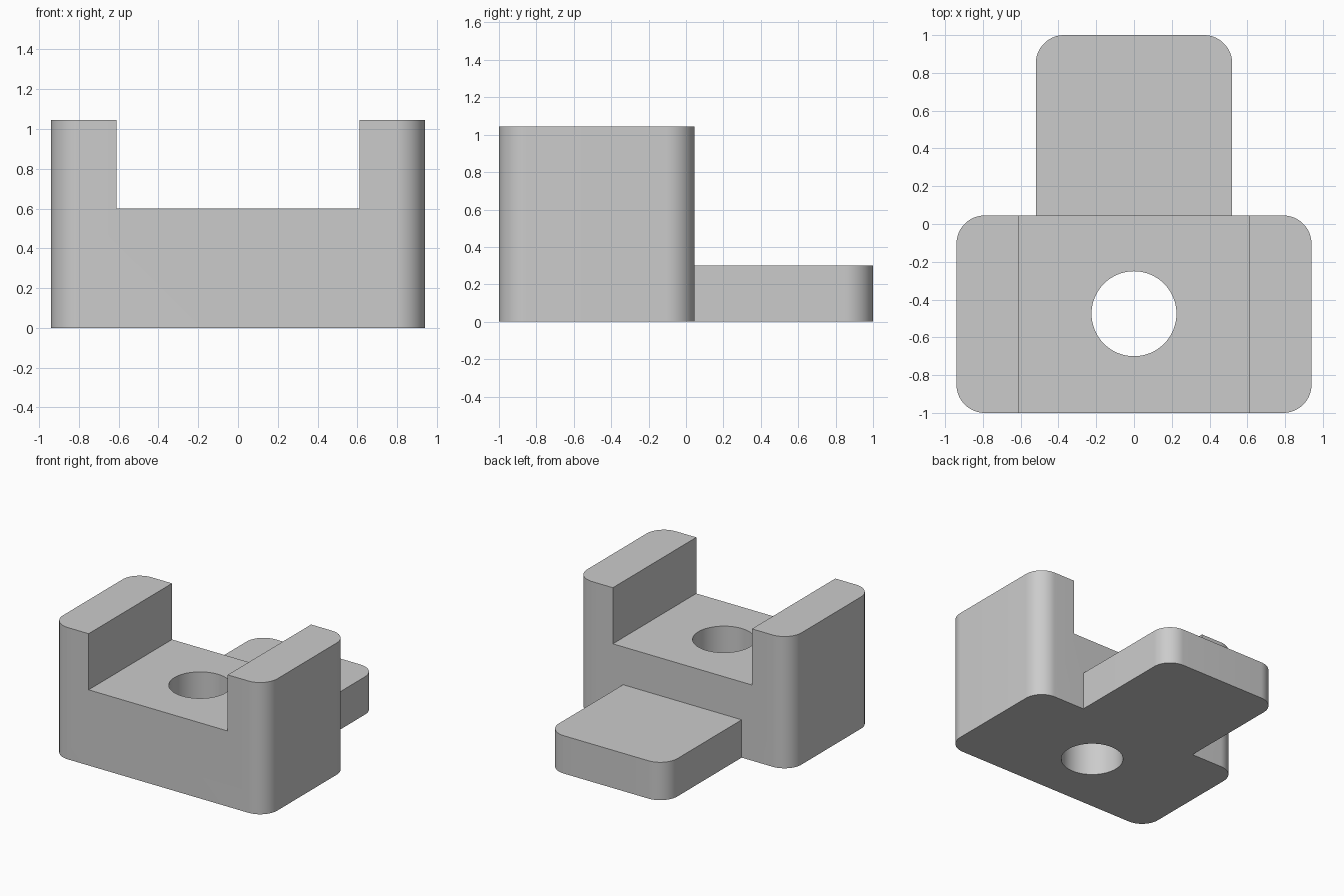
import bpy, bmesh, math
from mathutils import Vector

cube = bpy.data.objects.get("Cube")
if cube:
    bpy.data.objects.remove(cube, do_unlink=True)

grey = bpy.data.materials.new("plain grey")
grey.use_nodes = True
grey.diffuse_color = (0.6, 0.6, 0.6, 1)
grey.node_tree.nodes["Principled BSDF"].inputs["Base Color"].default_value = (0.6, 0.6, 0.6, 1)


def prism(name, outline, z0, z1):
    """Extrude a counter-clockwise outline from z0 up to z1."""
    bm = bmesh.new()
    base = bm.faces.new([bm.verts.new((x, y, z0)) for x, y in outline])
    top = bmesh.ops.extrude_face_region(bm, geom=[base])["geom"]
    bmesh.ops.translate(bm, vec=Vector((0, 0, z1 - z0)),
                        verts=[v for v in top if isinstance(v, bmesh.types.BMVert)])
    bmesh.ops.recalc_face_normals(bm, faces=bm.faces)
    mesh = bpy.data.meshes.new(name)
    bm.to_mesh(mesh)
    bm.free()
    mesh.materials.append(grey)
    obj = bpy.data.objects.new(name, mesh)
    bpy.context.collection.objects.link(obj)
    return obj


def arc(cx, cy, r, start, sweep, steps):
    angles = [math.radians(start + sweep * i / steps) for i in range(steps + 1)]
    return [(cx + r * math.cos(a), cy + r * math.sin(a)) for a in angles]


def rectangle(hx, y0, y1, r_front=0, r_back=0):
    """Rectangle centred on x with optional rounded front and back corners."""
    points = []
    corners = [(1, y1, r_back, 0), (-1, y1, r_back, 90), (-1, y0, r_front, 180), (1, y0, r_front, 270)]
    for sx, y, r, start in corners:
        if r:
            cy = y - r if y == y1 else y + r
            points += arc(sx * (hx - r), cy, r, start, 90, 16)
        else:
            points.append((sx * hx, y))
    return points


def combine(target, other, operation):
    mod = target.modifiers.new(operation.lower(), "BOOLEAN")
    mod.operation = operation
    mod.solver = "EXACT"
    mod.object = other
    bpy.context.view_layer.objects.active = target
    bpy.ops.object.modifier_apply(modifier=mod.name)
    bpy.data.objects.remove(other, do_unlink=True)


# Rounded block with a channel between two upright walls
bracket = prism("bracket", rectangle(0.94, -1, 0.045, 0.15, 0.15), 0, 1.045)
combine(bracket, prism("channel_cutter", rectangle(0.61, -1.2, 0.2), 0.6, 1.3), "DIFFERENCE")

# Low tongue at the back
combine(bracket, prism("tongue", rectangle(0.52, -0.1, 1, 0, 0.15), 0, 0.3), "UNION")

# Vertical through hole
hole = arc(0, -0.475, 0.225, 0, 360, 64)[:-1]
combine(bracket, prism("hole_cutter", hole, -0.2, 1.3), "DIFFERENCE")

# Smooth the rounded corners and hole, keep the rest crisp
bpy.ops.object.select_all(action="DESELECT")
bracket.select_set(True)
bpy.context.view_layer.objects.active = bracket
bpy.ops.object.shade_smooth_by_angle(angle=math.radians(30))
